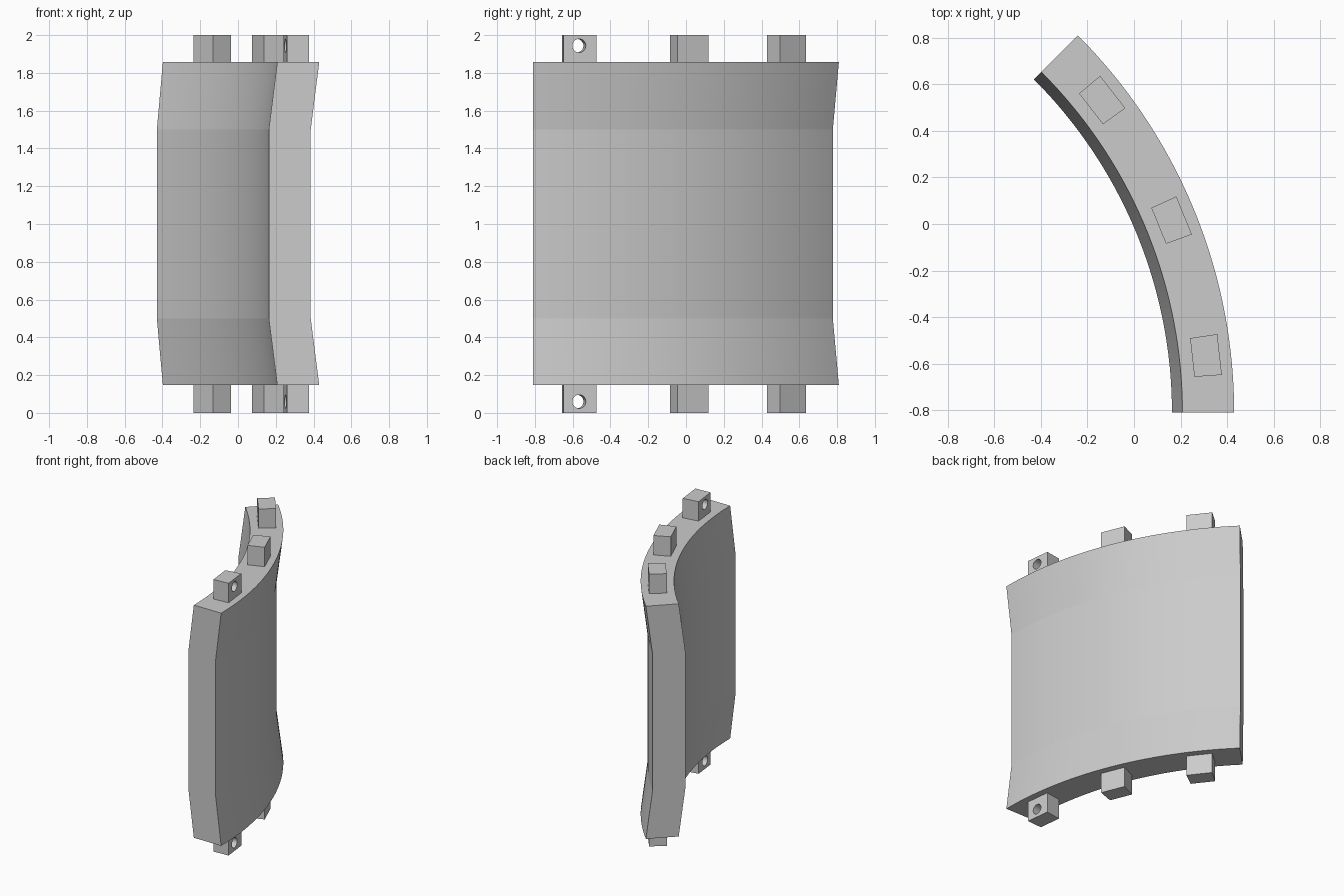
import bpy, bmesh
from math import sin, cos, radians
from mathutils import Matrix

cube = bpy.data.objects.get("Cube")
if cube:
    bpy.data.objects.remove(cube, do_unlink=True)

# Centre of the curve in plan
CX, CY = -1.86, -0.81

grey = bpy.data.materials.new("plain grey")
grey.use_nodes = True
colour = (0.6, 0.6, 0.6, 1)
grey.diffuse_color = colour
grey.node_tree.nodes["Principled BSDF"].inputs["Base Color"].default_value = colour


def sweep(name, profile, start, end, steps):
    """Turn a closed (radius, height) profile about the curve centre, capping both ends."""
    bm = bmesh.new()
    rings = []
    for i in range(steps + 1):
        a = radians(start + (end - start) * i / steps)
        rings.append([bm.verts.new((CX + r * cos(a), CY + r * sin(a), z)) for r, z in profile])
    n = len(profile)
    for a, b in zip(rings, rings[1:]):
        for k in range(n):
            m = (k + 1) % n
            bm.faces.new((a[k], a[m], b[m], b[k]))
    bm.faces.new(rings[0])
    bm.faces.new(rings[-1])
    bmesh.ops.recalc_face_normals(bm, faces=bm.faces)
    return finish(name, bm)


def finish(name, bm):
    mesh = bpy.data.meshes.new(name)
    bm.to_mesh(mesh)
    bm.free()
    mesh.materials.append(grey)
    obj = bpy.data.objects.new(name, mesh)
    bpy.context.collection.objects.link(obj)
    return obj


def smooth(obj, angle):
    bpy.ops.object.select_all(action="DESELECT")
    obj.select_set(True)
    bpy.context.view_layer.objects.active = obj
    bpy.ops.object.shade_smooth_by_angle(angle=radians(angle))


def drill(obj, angle, z):
    """Cut a round pin hole through a peg along the radius."""
    bm = bmesh.new()
    a = radians(angle)
    bmesh.ops.create_cone(bm, cap_ends=True, segments=32, radius1=0.036, radius2=0.036, depth=0.4)
    place = (Matrix.Translation((CX + 2.18 * cos(a), CY + 2.18 * sin(a), z))
             @ Matrix.Rotation(a, 4, "Z") @ Matrix.Rotation(radians(90), 4, "Y"))
    bmesh.ops.transform(bm, matrix=place, verts=bm.verts)
    cutter = finish("hole_cutter", bm)
    cutter.hide_render = True
    cut = obj.modifiers.new("pin hole", "BOOLEAN")
    cut.operation, cut.object, cut.solver = "DIFFERENCE", cutter, "EXACT"
    bpy.context.view_layer.objects.active = obj
    bpy.ops.object.modifier_apply(modifier=cut.name)
    bpy.data.objects.remove(cutter, do_unlink=True)
    smooth(obj, 30)


# Curved panel, waisted inward between its flared rims
LOW, HIGH = 0.147, 1.857
outer = [(2.29, LOW), (2.245, 0.5), (2.245, 1.5), (2.29, HIGH)]
inner = [(r - 0.222, z) for r, z in reversed(outer)]
panel = sweep("curved_panel", outer + inner, 0, 45, 48)
smooth(panel, 5)

# Pegs along both rims; the first of each row has a pin hole
for row, z0, z1, hole_z in (("bottom", 0, LOW, 0.06), ("top", HIGH, 2, 1.944)):
    for place, angle in (("front", 6.4), ("middle", 22.2), ("back", 37.9)):
        box = [(2.125, z0), (2.243, z0), (2.243, z1), (2.125, z1)]
        peg = sweep(f"{row}_{place}_peg", box, angle - 2.25, angle + 2.25, 1)
        if place == "front":
            drill(peg, 6.25, hole_z)
